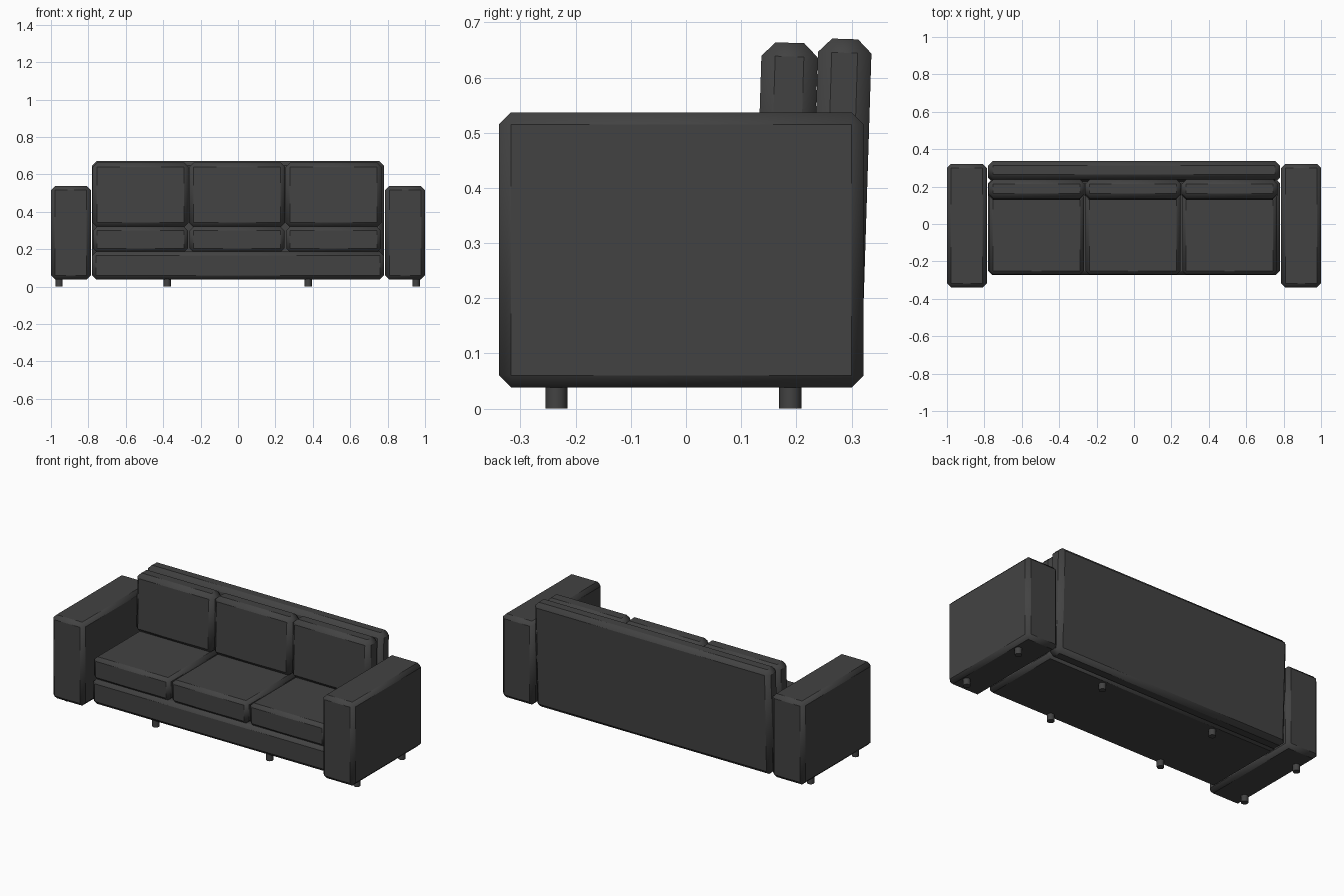
import bpy, math
from mathutils import Matrix, Vector

if "Cube" in bpy.data.objects:
    bpy.data.objects.remove(bpy.data.objects["Cube"])

fabric = bpy.data.materials.new("dark_fabric")
fabric.diffuse_color = (0.055, 0.055, 0.055, 1)
fabric.use_nodes = True
fabric.node_tree.nodes["Principled BSDF"].inputs["Base Color"].default_value = fabric.diffuse_color
LEAN = math.radians(-1.8)


def finish(ob, name):
    ob.name = name
    ob.data.materials.append(fabric)
    bpy.ops.object.shade_smooth_by_angle(angle=math.radians(50))


def padded_box(name, x, y, z, bevel=0.022, lean=0.0):
    """Chamfered box from (min, max) ranges, optionally leaning back."""
    bpy.ops.mesh.primitive_cube_add(size=1)
    ob = bpy.context.object
    size = [b - a for a, b in (x, y, z)]
    ob.data.transform(Matrix.Diagonal((*size, 1)))
    ob.location = Vector([(a + b) / 2 for a, b in (x, y, z)])
    ob.rotation_euler.x = lean
    mod = ob.modifiers.new("chamfer", 'BEVEL')
    mod.width = bevel
    mod.segments = 1
    finish(ob, name)
    return ob


# Arms
padded_box("arm_left", (-1.0, -0.787), (-0.339, 0.322), (0.038, 0.537))
padded_box("arm_right", (0.787, 1.0), (-0.339, 0.322), (0.038, 0.537))

# Base and leaning back panel
padded_box("base", (-0.78, 0.78), (-0.273, 0.24), (0.038, 0.188))
padded_box("back_panel", (-0.78, 0.78), (0.23, 0.327), (0.039, 0.67), 0.025, LEAN)

# Seat and back cushions
for i, side in enumerate(("left", "middle", "right")):
    cx = -0.521 + i * 0.516
    padded_box("seat_cushion_" + side, (cx - 0.253, cx + 0.253),
               (-0.27, 0.228), (0.184, 0.32), 0.02)
    padded_box("back_cushion_" + side, (cx - 0.257, cx + 0.257),
               (0.132, 0.234), (0.316, 0.663), 0.025, LEAN)

# Short round feet
for x in (-0.957, -0.379, 0.375, 0.952):
    for y in (-0.235, 0.189):
        bpy.ops.mesh.primitive_cylinder_add(vertices=12, radius=0.02, depth=0.05,
                                            location=(x, y, 0.025))
        finish(bpy.context.object, "foot")
